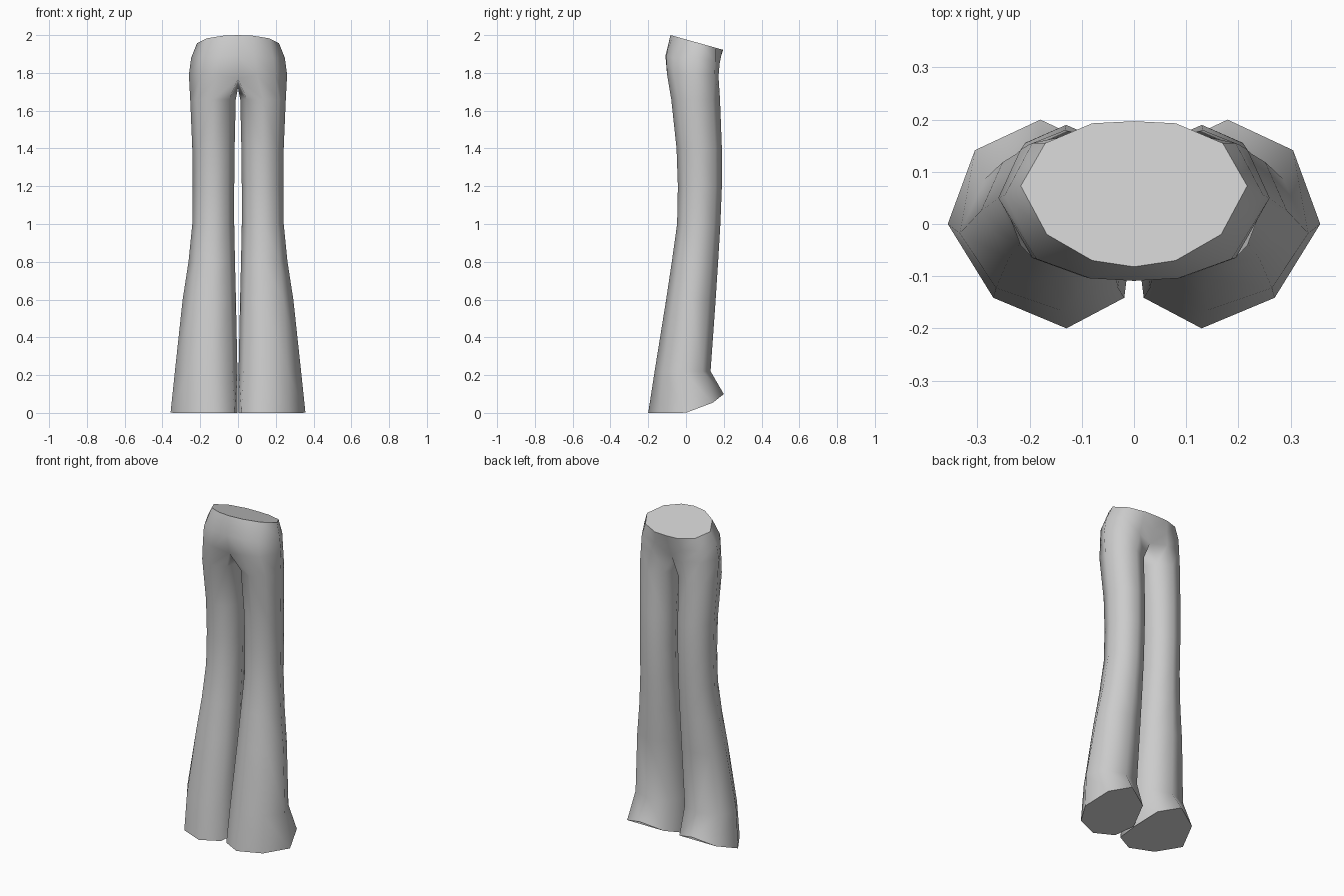
import bpy, bmesh, math

cube = bpy.data.objects.get("Cube")
if cube:
    bpy.data.objects.remove(cube, do_unlink=True)


def make_material(name, colour):
    mat = bpy.data.materials.new(name)
    mat.use_nodes = True
    mat.diffuse_color = colour
    mat.node_tree.nodes["Principled BSDF"].inputs["Base Color"].default_value = colour
    return mat


def leg_ring(z, x_in, x_out, y_front, y_back, shear):
    """Eight-sided section, starting at the inner front corner."""
    cx, rx = (x_in + x_out) / 2, (x_out - x_in) / 2
    cy, ry = (y_front + y_back) / 2, (y_back - y_front) / 2
    ring = []
    for k in range(8):
        a = math.radians(45 * k - 135)
        dy = ry * math.sin(a)
        ring.append((cx + rx * math.cos(a) + shear * min(dy, 0), cy + dy, z))
    return ring


def bridge(bm, upper, lower, closed):
    n = len(upper)
    for i in range(n if closed else n - 1):
        j = (i + 1) % n
        bm.faces.new((upper[i], lower[i], lower[j], upper[j]))


# Half sections of the waist and hips, front centre to back centre
rim = [(0, -.082), (.08, -.07), (.167, -.02), (.217, .073),
       (.17, .155), (.08, .193), (0, .197)]
rim = [(x, y, 2 - .28 * (y + .082)) for x, y in rim]
hip_high = [(0, -.109, 1.89), (.085, -.104, 1.89), (.187, -.067, 1.88), (.248, .055, 1.88),
            (.195, .155, 1.86), (.09, .178, 1.85), (0, .172, 1.85)]
hip_low = [(0, -.085, 1.77), (.1, -.1, 1.79), (.195, -.065, 1.79), (.26, .05, 1.79),
           (.202, .152, 1.79), (.1, .172, 1.78), (0, .14, 1.77)]
crotch = (0, .04, 1.72)

# Leg sections: height, inner x, outer x, front y, back y, shear
legs = [leg_ring(*row) for row in (
    (1.66, .012, .253, -.078, .18, 0),
    (1.4, .018, .242, -.05, .19, 0),
    (1.2, .02, .24, -.043, .19, 0),
    (1.0, .02, .242, -.047, .182, 0),
    (.8, .016, .262, -.075, .17, .06),
    (.6, .011, .293, -.105, .157, .12),
    (.22, .003, .334, -.166, .13, .2),
)]
# Hem lifts towards the back
hem = [(x, y, 2.06 * max(0, y + .02) ** 2)
       for x, y, z in leg_ring(0, .002, .357, -.2, .2, .25)]

# Build the left half
bm = bmesh.new()
torso = [[bm.verts.new(p) for p in ring] for ring in (rim, hip_high, hip_low)]
for a, b in zip(torso, torso[1:]):
    bridge(bm, a, b, False)
rings = [torso[-1] + [bm.verts.new(crotch)]]
rings += [[bm.verts.new(p) for p in ring] for ring in legs + [hem]]
for a, b in zip(rings, rings[1:]):
    bridge(bm, a, b, True)
for f in bm.faces:
    f.smooth = True

# Flat caps at waist and hem with crisp borders
for cap in (bm.faces.new(torso[0]), bm.faces.new(list(reversed(rings[-1])))):
    for e in cap.edges:
        e.smooth = False
bm.normal_update()

mesh = bpy.data.meshes.new("flared_trousers")
bm.to_mesh(mesh)
bm.free()
mesh.materials.append(make_material("light grey cloth", (.6, .6, .6, 1)))
trousers = bpy.data.objects.new("flared_trousers", mesh)
bpy.context.collection.objects.link(trousers)

# Mirror to the right half
mirror = trousers.modifiers.new("mirror", 'MIRROR')
mirror.use_axis[0] = True
mirror.use_clip = True
mirror.merge_threshold = .001
